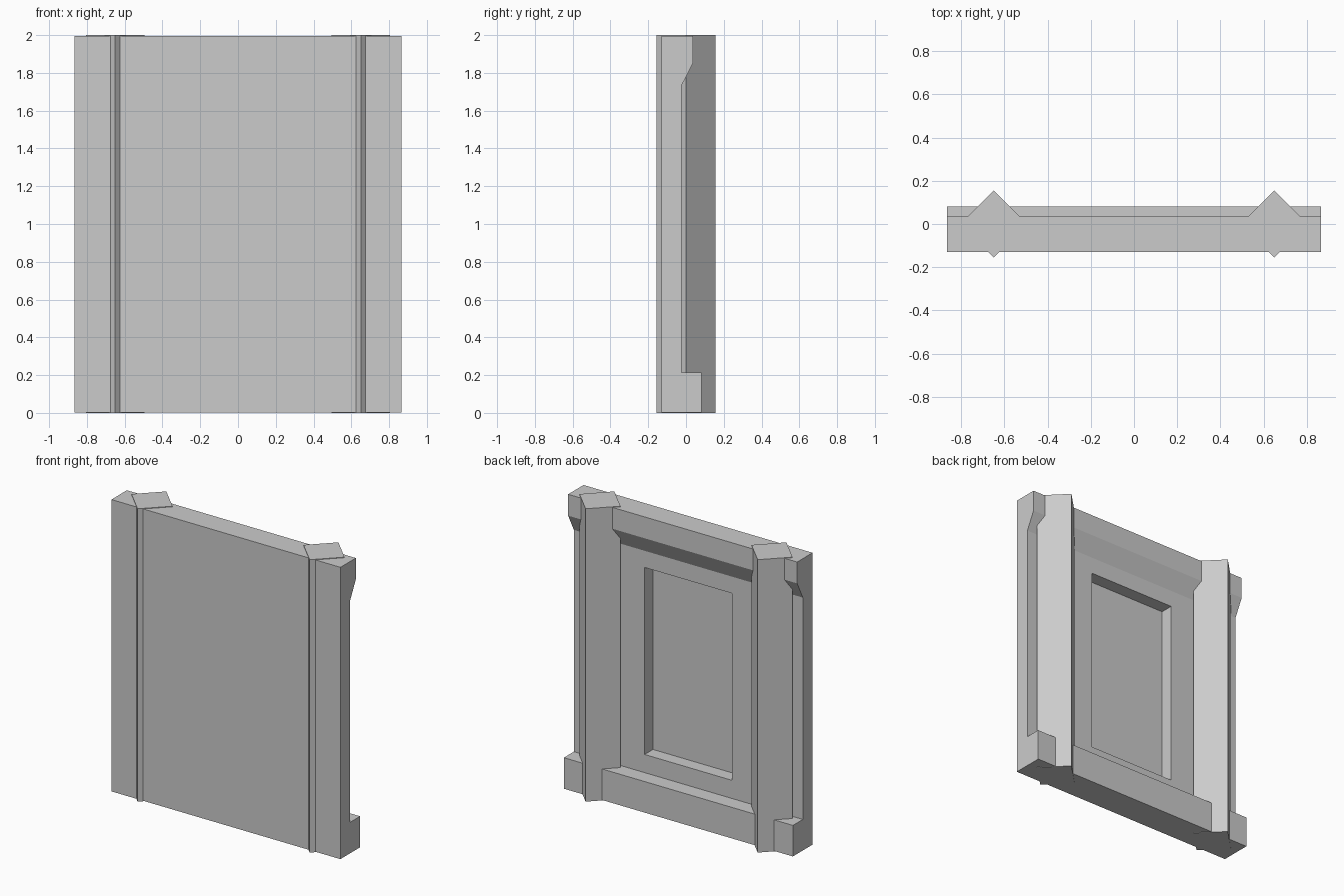
import bpy, bmesh
from mathutils import Vector

if "Cube" in bpy.data.objects:
    bpy.data.objects.remove(bpy.data.objects["Cube"])


def extrude_outline(name, points, vector):
    """Solid made by sweeping a closed outline along a vector."""
    bm = bmesh.new()
    face = bm.faces.new([bm.verts.new(p) for p in points])
    swept = bmesh.ops.extrude_face_region(bm, geom=[face], use_keep_orig=True)
    verts = [g for g in swept["geom"] if isinstance(g, bmesh.types.BMVert)]
    bmesh.ops.translate(bm, verts=verts, vec=vector)
    bmesh.ops.recalc_face_normals(bm, faces=bm.faces[:])
    mesh = bpy.data.meshes.new(name)
    bm.to_mesh(mesh)
    bm.free()
    obj = bpy.data.objects.new(name, mesh)
    bpy.context.collection.objects.link(obj)
    return obj


HALF_WIDTH = 0.865
BACK_Y = -0.025

# Wall: side profile (y, z) with plinth and sloped cornice on the back
profile = [(-0.13, 0.003), (0.082, 0.003), (0.082, 0.215), (BACK_Y, 0.215),
           (BACK_Y, 1.73), (0.036, 1.85), (0.036, 1.996), (-0.13, 1.996)]
wall = extrude_outline("wall_panel", [(-HALF_WIDTH, y, z) for y, z in profile],
                       Vector((2 * HALF_WIDTH, 0, 0)))

# Recess: inset the flat back face to a rectangle, then push it in
bm = bmesh.new()
bm.from_mesh(wall.data)
back = next(f for f in bm.faces
            if all(abs(v.co.y - BACK_Y) < 1e-4 for v in f.verts))
centre = back.calc_center_median()
bmesh.ops.inset_individual(bm, faces=[back], thickness=0.05)
for v in back.verts:
    v.co.x = 0.33 if v.co.x > 0 else -0.33
    v.co.z = 1.616 if v.co.z > centre.z else 0.339
floor = bmesh.ops.extrude_face_region(bm, geom=[back])
bmesh.ops.translate(bm, vec=(0, -0.09, 0),
                    verts=[g for g in floor["geom"] if isinstance(g, bmesh.types.BMVert)])
if back.is_valid:
    bmesh.ops.delete(bm, geom=[back], context='FACES_ONLY')
bmesh.ops.recalc_face_normals(bm, faces=bm.faces[:])
bm.to_mesh(wall.data)
bm.free()

# Posts: square columns turned 45 degrees, running through the wall
R = 0.155
for side, x in (("left", -0.65), ("right", 0.65)):
    extrude_outline(f"{side}_post",
                    [(x + R, 0, 0), (x, R, 0), (x - R, 0, 0), (x, -R, 0)],
                    Vector((0, 0, 2)))
